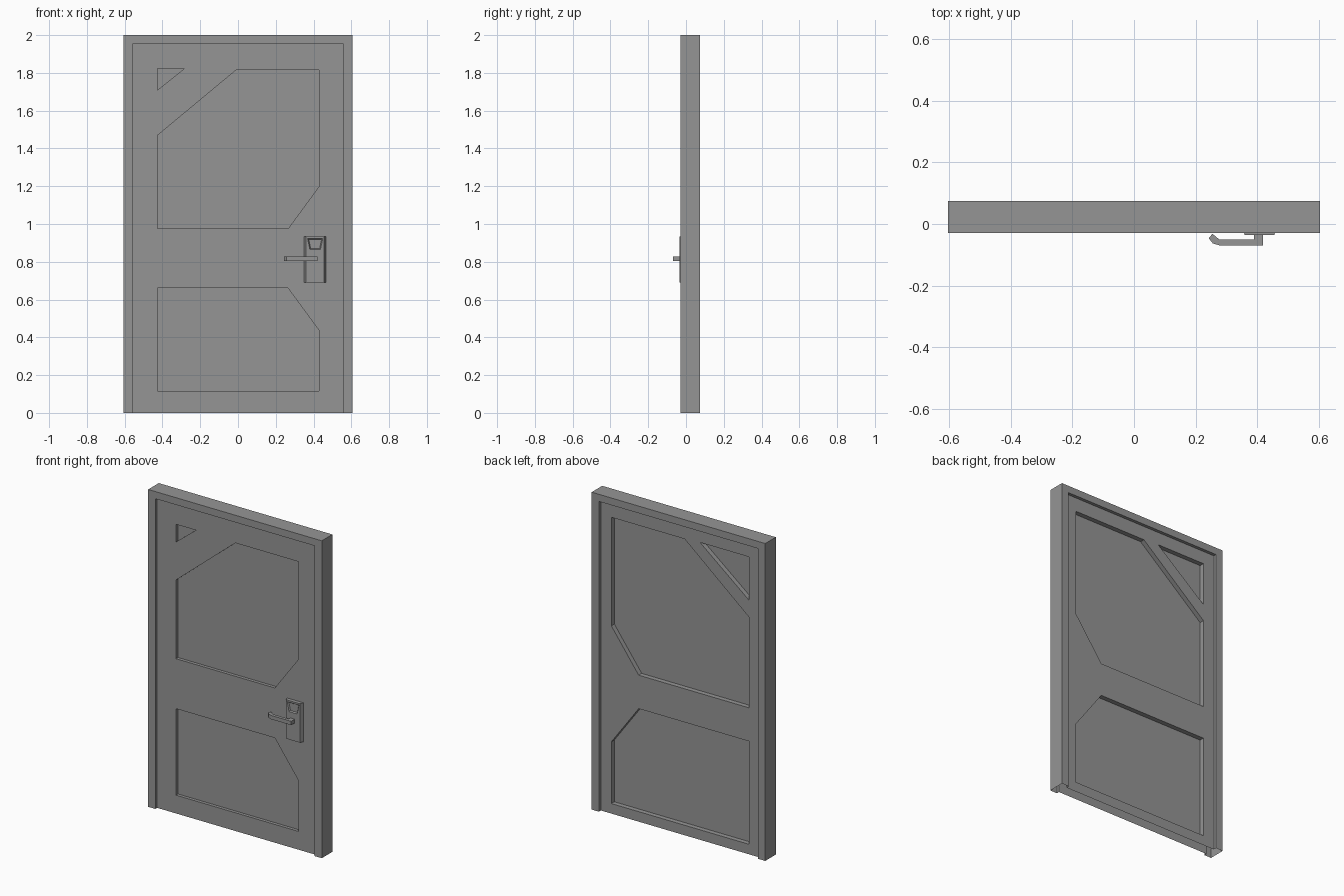
import bpy
import bmesh
from mathutils import Vector

cube = bpy.data.objects.get("Cube")
if cube:
    bpy.data.objects.remove(cube, do_unlink=True)

grey = bpy.data.materials.new("door grey")
grey.use_nodes = True
colour = (0.3, 0.3, 0.3, 1)
grey.diffuse_color = colour
grey.node_tree.nodes["Principled BSDF"].inputs["Base Color"].default_value = colour


def prism(name, front, y0, y1, back=None):
    """Solid between two (x, z) outlines at depths y0 and y1."""
    bm = bmesh.new()
    a = [bm.verts.new((x, y0, z)) for x, z in front]
    b = [bm.verts.new((x, y1, z)) for x, z in (back or front)]
    bm.faces.new(a)
    bm.faces.new(b[::-1])
    for i in range(len(a)):
        j = (i + 1) % len(a)
        bm.faces.new((a[j], a[i], b[i], b[j]))
    bmesh.ops.recalc_face_normals(bm, faces=bm.faces)
    mesh = bpy.data.meshes.new(name)
    bm.to_mesh(mesh)
    bm.free()
    mesh.materials.append(grey)
    obj = bpy.data.objects.new(name, mesh)
    bpy.context.collection.objects.link(obj)
    return obj


def rect(x0, x1, z0, z1):
    return [(x0, z0), (x1, z0), (x1, z1), (x0, z1)]


def offset(points, d):
    """Grow a counter-clockwise outline by d on every side."""
    out = []
    for i, p in enumerate(points):
        p, q, r = Vector(p), Vector(points[i - 1]), Vector(points[(i + 1) % len(points)])
        e, f = (p - q).normalized(), (r - p).normalized()
        n, m = Vector((e.y, -e.x)), Vector((f.y, -f.x))
        out.append(tuple(p + (n + m) * d / (1 + n.dot(m))))
    return out


def cut(obj, cutters):
    """Subtract the cutters and keep the result as plain mesh."""
    for c in cutters:
        mod = obj.modifiers.new("cut", "BOOLEAN")
        mod.operation, mod.solver, mod.object = "DIFFERENCE", "EXACT", c
    graph = bpy.context.evaluated_depsgraph_get()
    mesh = bpy.data.meshes.new_from_object(obj.evaluated_get(graph))
    obj.modifiers.clear()
    obj.data = mesh
    for c in cutters:
        bpy.data.objects.remove(c, do_unlink=True)


# Frame and door leaf in one shell
front_y, back_y = -0.03, 0.075
leaf_front, leaf_back = -0.012, 0.055
panel_front, panel_back = 0.008, 0.025
door = prism("door_and_frame", rect(-0.605, 0.605, 0, 2), front_y, back_y)
opening = rect(-0.555, 0.555, -0.1, 1.955)
cutters = [prism("front_opening", opening, -0.2, leaf_front),
           prism("back_opening", opening, leaf_back, 0.2)]

# Sunken panels, larger on the back
panels = [
    [(-0.425, 0.975), (0.265, 0.975), (0.43, 1.2), (0.43, 1.815), (-0.01, 1.815), (-0.425, 1.47)],
    [(-0.425, 0.115), (0.43, 0.115), (0.43, 0.435), (0.265, 0.66), (-0.425, 0.66)],
    [(-0.425, 1.71), (-0.285, 1.822), (-0.425, 1.822)],
]
for shape in panels:
    cutters.append(prism("front_panel", shape, -0.1, panel_front))
    cutters.append(prism("back_panel", offset(shape, 0.052), panel_back, 0.15))
cut(door, cutters)

# The shell is open underneath
bm = bmesh.new()
bm.from_mesh(door.data)
under = [f for f in bm.faces if f.normal.z < -0.9 and f.calc_center_median().z < 0.001]
bmesh.ops.delete(bm, geom=under, context="FACES")
bm.to_mesh(door.data)
bm.free()

# Lock plate with bevelled sides and a tapered card recess
plate = prism("lock_plate", rect(0.36, 0.456, 0.69, 0.935), -0.035, leaf_front,
              rect(0.35, 0.466, 0.69, 0.935))
reader = [(0.38, 0.865), (0.437, 0.865), (0.45, 0.925), (0.367, 0.925)]
cut(plate, [prism("card_recess", reader, -0.036, -0.027, offset(reader, -0.006))])

# Lever handle drawn from above, then raised
lever = [(0.42, -0.07), (0.28, -0.07), (0.256, -0.063), (0.243, -0.046), (0.255, -0.032),
         (0.277, -0.05), (0.39, -0.05), (0.39, -0.033), (0.42, -0.033)]
handle = prism("lever_handle", lever, 0, 0.024)
for v in handle.data.vertices:
    v.co = (v.co.x, v.co.z, 0.804 + v.co.y)
handle.data.flip_normals()
